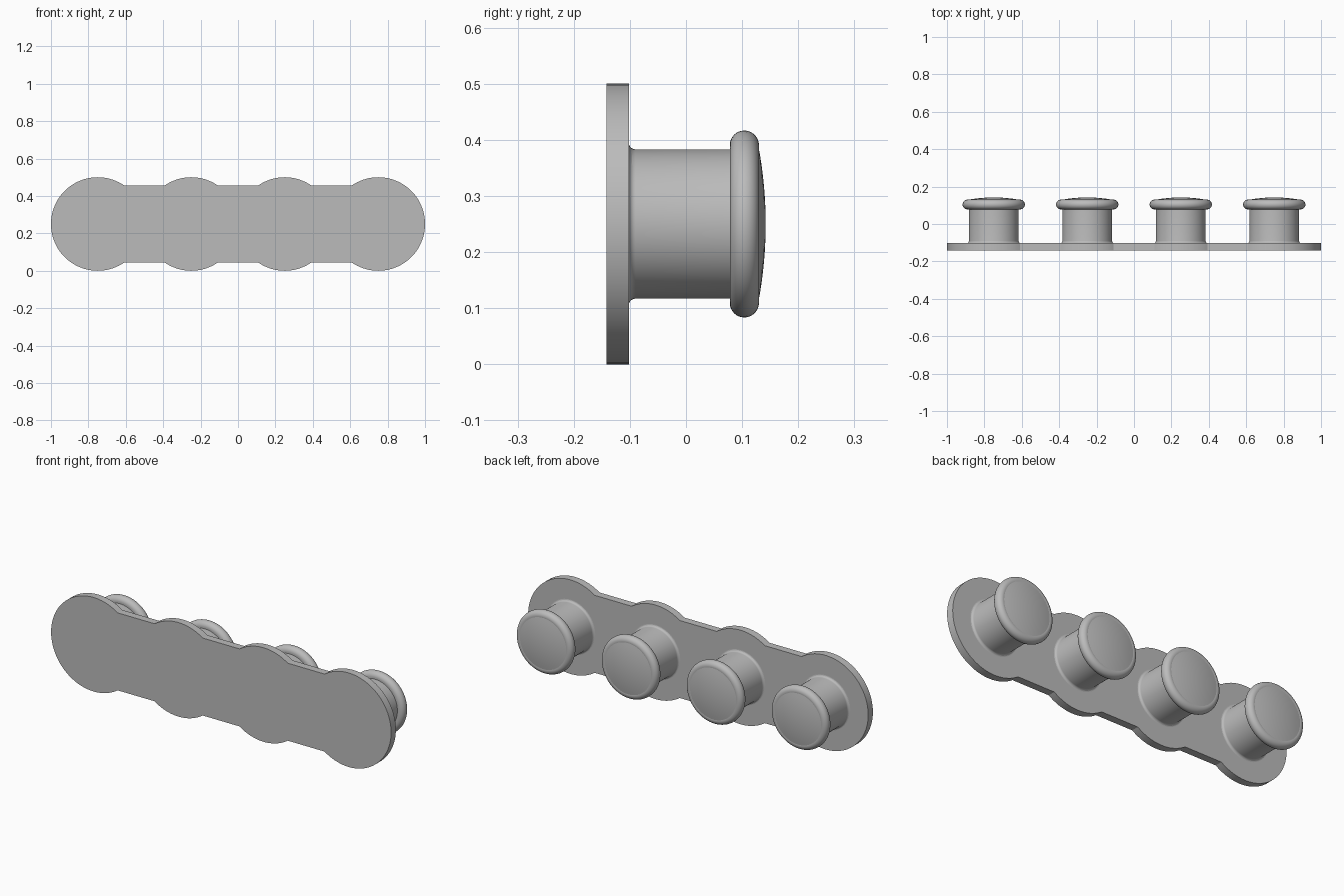
import bpy, bmesh
from math import sin, cos, pi, asin, radians

cube = bpy.data.objects.get("Cube")
if cube:
    bpy.data.objects.remove(cube)

# Single grey finish
grey = bpy.data.materials.new("neutral grey")
grey.use_nodes = True
colour = (0.5, 0.5, 0.5, 1)
grey.diffuse_color = colour
grey.node_tree.nodes["Principled BSDF"].inputs["Base Color"].default_value = colour

CENTRES = (-0.75, -0.25, 0.25, 0.75)
MID_Z = 0.25
LOBE = 0.25
BAR_HALF = 0.206
PLATE_FRONT, PLATE_BACK = -0.142, -0.102


def finish(bm, name, angle):
    bmesh.ops.recalc_face_normals(bm, faces=bm.faces)
    mesh = bpy.data.meshes.new(name)
    bm.to_mesh(mesh)
    bm.free()
    mesh.materials.append(grey)
    obj = bpy.data.objects.new(name, mesh)
    bpy.context.collection.objects.link(obj)
    bpy.ops.object.select_all(action="DESELECT")
    obj.select_set(True)
    bpy.context.view_layer.objects.active = obj
    bpy.ops.object.shade_smooth_by_angle(angle=radians(angle))
    return obj


def arc(cx, cy, r, start, end, steps):
    return [(cx + r * cos(start + (end - start) * i / steps),
             cy + r * sin(start + (end - start) * i / steps)) for i in range(steps + 1)]


# Scalloped backing plate: upper outline, mirrored below, then extruded
notch = asin(BAR_HALF / LOBE)
upper = []
for x in CENTRES:
    start = pi if x == CENTRES[0] else pi - notch
    end = 0 if x == CENTRES[-1] else notch
    upper += arc(x, 0, LOBE, start, end, 32)
outline = upper + [(x, -z) for x, z in reversed(upper[1:-1])]

bm = bmesh.new()
face = bm.faces.new([bm.verts.new((x, PLATE_FRONT, MID_Z + z)) for x, z in outline])
extruded = bmesh.ops.extrude_face_region(bm, geom=[face], use_keep_orig=True)["geom"]
bmesh.ops.translate(bm, vec=(0, PLATE_BACK - PLATE_FRONT, 0),
                    verts=[v for v in extruded if isinstance(v, bmesh.types.BMVert)])
finish(bm, "backing_plate", 15)

# Knob profile as (radius, y): base fillet, stem, rolled rim, shallow dome
STEM, FILLET = 0.133, 0.012
RIM_R, RIM_Y, RIM = 0.1405, 0.104, 0.026
profile = arc(STEM + FILLET, PLATE_BACK + FILLET, FILLET, 1.5 * pi, pi, 6)
profile += [(STEM, RIM_Y - RIM)]
profile += arc(RIM_R, RIM_Y, RIM, -pi / 2, radians(100), 20)
edge_r, edge_y = profile[-1]
rise = 0.142 - edge_y
dome_r = (edge_r ** 2 + rise ** 2) / (2 * rise)
profile += arc(0, 0.142 - dome_r, dome_r, pi / 2 - asin(edge_r / dome_r), pi / 2, 8)[1:]


def knob(x, number):
    bm = bmesh.new()
    verts = [bm.verts.new((x + r, y, MID_Z)) for r, y in profile]
    edges = [bm.edges.new(pair) for pair in zip(verts, verts[1:])]
    bmesh.ops.spin(bm, geom=verts + edges, cent=(x, 0, MID_Z), axis=(0, 1, 0),
                   angle=2 * pi, steps=72, use_duplicate=False)
    bmesh.ops.remove_doubles(bm, verts=bm.verts, dist=0.0001)
    finish(bm, f"knob_{number}", 15)


for number, x in enumerate(CENTRES, 1):
    knob(x, number)
